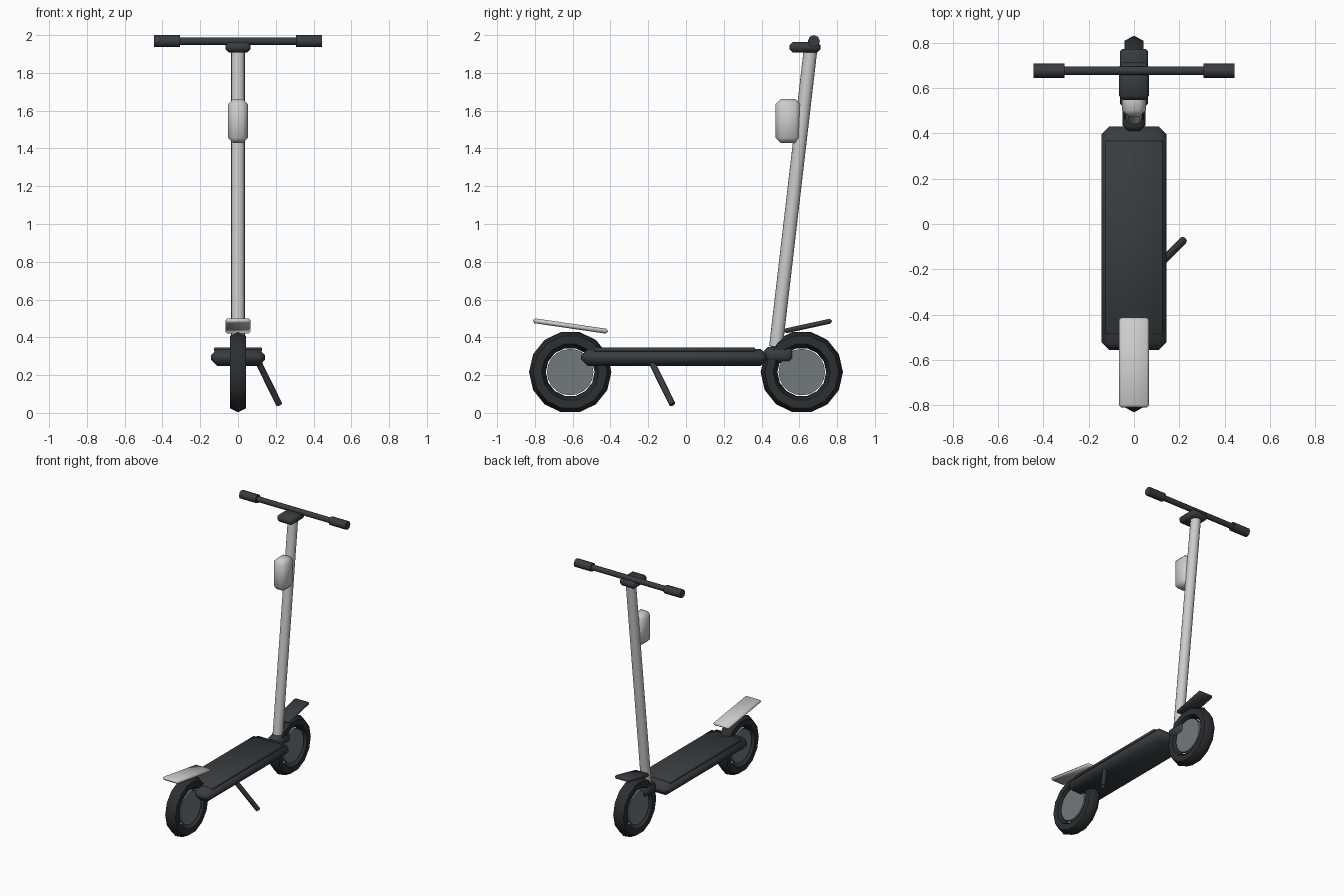
import bpy, bmesh
from math import radians, pi, cos, sin
from mathutils import Vector

if "Cube" in bpy.data.objects:
    bpy.data.objects.remove(bpy.data.objects["Cube"])


def material(name, rgb):
    m = bpy.data.materials.new(name)
    m.diffuse_color = (*rgb, 1)
    m.use_nodes = True
    m.node_tree.nodes["Principled BSDF"].inputs["Base Color"].default_value = m.diffuse_color
    return m


BLACK = material("black_rubber", (0.025, 0.028, 0.03))
DARK = material("dark_metal", (0.04, 0.046, 0.05))
MID = material("hub_grey", (0.17, 0.19, 0.19))
LIGHT = material("light_grey", (0.6, 0.6, 0.6))


def finish(ob, name, mat, angle=62):
    ob.name = name
    ob.data.name = name
    ob.data.materials.append(mat)
    bpy.ops.object.select_all(action='DESELECT')
    ob.select_set(True)
    bpy.context.view_layer.objects.active = ob
    bpy.ops.object.shade_smooth_by_angle(angle=radians(angle))
    return ob


def block(name, centre, size, bevel, mat, tilt=0):
    """Chamfered box, tilted about the x axis."""
    bm = bmesh.new()
    bmesh.ops.create_cube(bm, size=1)
    bmesh.ops.scale(bm, vec=size, verts=bm.verts)
    bmesh.ops.bevel(bm, geom=bm.edges[:], offset=bevel, segments=1,
                    profile=0.5, affect='EDGES')
    me = bpy.data.meshes.new(name)
    bm.to_mesh(me)
    bm.free()
    ob = bpy.data.objects.new(name, me)
    bpy.context.collection.objects.link(ob)
    ob.location = centre
    ob.rotation_euler.x = radians(tilt)
    return finish(ob, name, mat)


def tube(name, a, b, radius, mat, sides=12):
    """Capped cylinder between two points."""
    a, b = Vector(a), Vector(b)
    bpy.ops.mesh.primitive_cylinder_add(vertices=sides, radius=radius,
                                        depth=(b - a).length, location=(a + b) / 2)
    ob = bpy.context.object
    ob.rotation_euler = (b - a).to_track_quat('Z', 'Y').to_euler()
    return finish(ob, name, mat)


def tyre(name, y, z, major, minor, width, mat, sides=14):
    """Low-poly ring around the x axis with a hexagonal section."""
    bm = bmesh.new()
    rings = []
    for i in range(sides):
        t = 2 * pi * i / sides
        ring = []
        for j in range(6):
            p = pi * j / 3
            r = major + minor * cos(p)
            ring.append(bm.verts.new((width * sin(p) / sin(pi / 3),
                                      r * cos(t), r * sin(t))))
        rings.append(ring)
    for i in range(sides):
        a, b = rings[i], rings[(i + 1) % sides]
        for j in range(6):
            k = (j + 1) % 6
            bm.faces.new((a[j], b[j], b[k], a[k]))
    bmesh.ops.recalc_face_normals(bm, faces=bm.faces[:])
    me = bpy.data.meshes.new(name)
    bm.to_mesh(me)
    bm.free()
    ob = bpy.data.objects.new(name, me)
    bpy.context.collection.objects.link(ob)
    ob.location = (0, y, z)
    return finish(ob, name, mat)


# Wheels
for side, y in (("rear", -0.613), ("front", 0.613)):
    tyre(side + "_tyre", y, 0.216, 0.1735, 0.0445, 0.043, BLACK)
    tube(side + "_hub", (-0.035, y, 0.216), (0.035, y, 0.216), 0.123, MID, 20)

# Deck and grip mat
block("deck", (0, -0.063, 0.293), (0.288, 0.986, 0.088), 0.034, DARK)
block("deck_mat", (0, -0.06, 0.335), (0.254, 0.852, 0.02), 0.004, DARK)

# Neck joining the deck, steering stem and front wheel
block("front_neck", (0, 0.49, 0.307), (0.1, 0.16, 0.086), 0.025, DARK)

# Fenders
block("rear_fender", (0, -0.612, 0.46), (0.132, 0.4, 0.026), 0.01, LIGHT, -8.3)
block("front_fender", (0, 0.646, 0.46), (0.122, 0.258, 0.026), 0.01, DARK, 12.3)

# Steering stem with battery case
tube("stem", (0, 0.476, 0.35), (0, 0.66, 1.93), 0.036, LIGHT, 16)
block("battery_case", (0, 0.54, 1.545), (0.104, 0.13, 0.232), 0.027, LIGHT)

# Handlebar
block("handlebar_clamp", (0, 0.63, 1.936), (0.134, 0.164, 0.056), 0.018, DARK)
tube("handlebar", (-0.4, 0.677, 1.968), (0.4, 0.677, 1.968), 0.02, DARK, 10)
for side, s in (("left", -1), ("right", 1)):
    tube(side + "_grip", (s * 0.307, 0.677, 1.968), (s * 0.444, 0.677, 1.968),
         0.032, DARK, 8)

# Kickstand
tube("kickstand", (0.10, -0.19, 0.285), (0.218, -0.072, 0.045), 0.017, DARK, 8)
